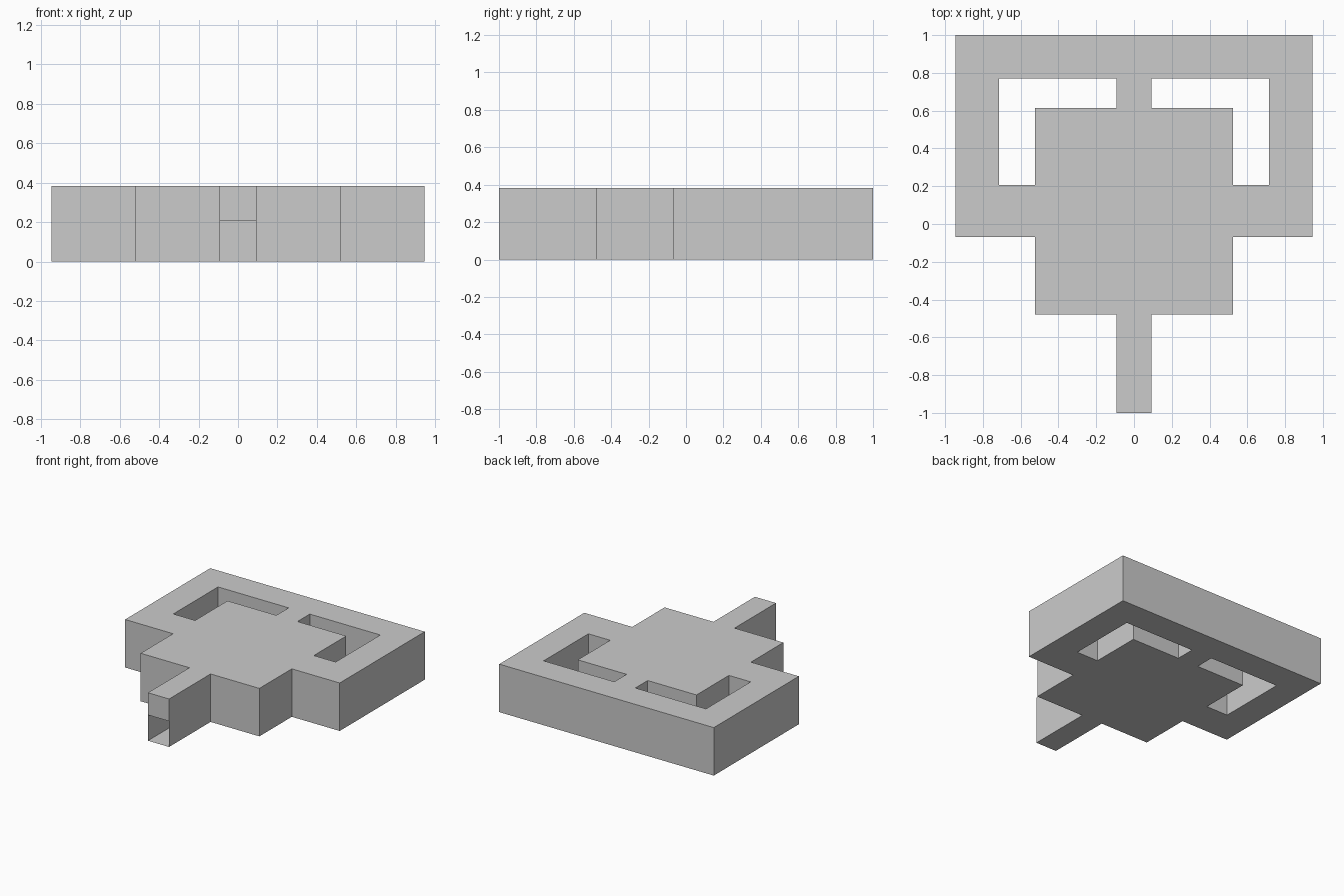
import bpy, bmesh

if "Cube" in bpy.data.objects:
    bpy.data.objects.remove(bpy.data.objects["Cube"])

HEIGHT = 0.382
SPLIT = 0.205       # top of the opening in the stem's front end
STEM = 0.093        # half width of the stem


def mirrored(half):
    """Close a right-hand outline by mirroring it across x = 0."""
    return half + [(-x, y) for x, y in reversed(half)]


def make_object(name, bm):
    mesh = bpy.data.meshes.new(name)
    bm.to_mesh(mesh)
    bm.free()
    obj = bpy.data.objects.new(name, mesh)
    bpy.context.collection.objects.link(obj)
    return obj


# Outline of the plate with frame, square block and stem
outline = mirrored([(STEM, -1), (STEM, -0.478), (0.523, -0.478),
                    (0.523, -0.07), (0.945, -0.07), (0.945, 1)])

# L-shaped windows between frame and block
window = [(STEM, 0.77), (0.715, 0.77), (0.715, 0.207),
          (0.523, 0.207), (0.523, 0.615), (STEM, 0.615)]
windows = [window, [(-x, y) for x, y in window]]

# Plate: fill the outline around the windows and extrude it
bm = bmesh.new()
edges = []
for loop in [outline] + windows:
    verts = [bm.verts.new((x, y, 0)) for x, y in loop]
    edges += [bm.edges.new((verts[i - 1], verts[i])) for i in range(len(verts))]
bmesh.ops.triangle_fill(bm, edges=edges, use_beauty=True, normal=(0, 0, 1))
ret = bmesh.ops.extrude_face_region(bm, geom=bm.faces[:], use_keep_orig=True)
top = [g for g in ret["geom"] if isinstance(g, bmesh.types.BMVert)]
bmesh.ops.translate(bm, verts=top, vec=(0, 0, HEIGHT))
bmesh.ops.recalc_face_normals(bm, faces=bm.faces[:])

# Stem end is open, so the hollow inside shows
front = [f for f in bm.faces if f.calc_center_median().y < -0.999]
bmesh.ops.delete(bm, geom=front, context='FACES_ONLY')
make_object("hollow_plate", bm)

# Cover over the upper half of the stem end
bm = bmesh.new()
bm.faces.new([bm.verts.new(p) for p in (
    (-STEM, -1, SPLIT), (STEM, -1, SPLIT),
    (STEM, -1, HEIGHT), (-STEM, -1, HEIGHT))])
make_object("stem_end_cover", bm)
